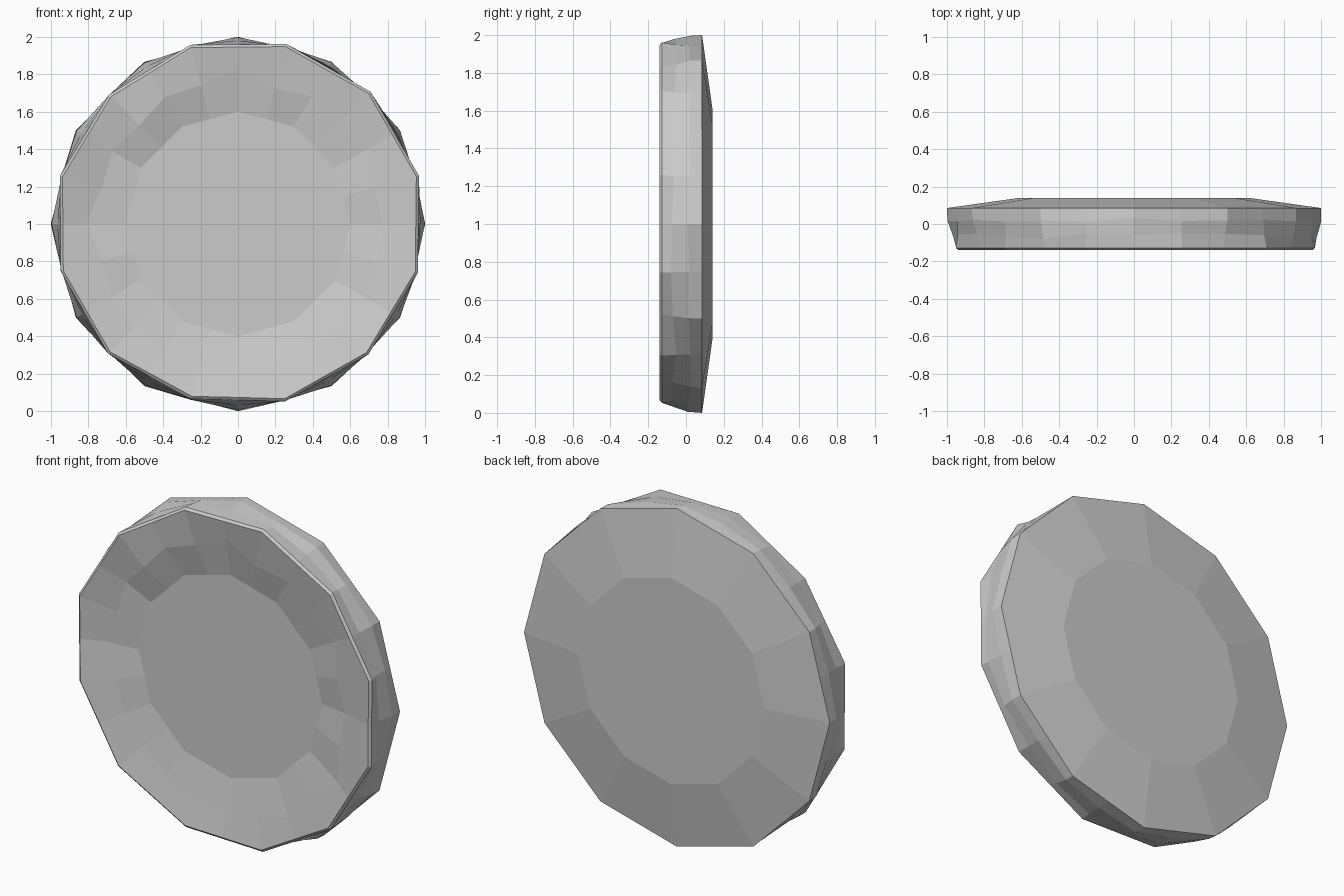
import bpy, bmesh, math, random

if "Cube" in bpy.data.objects:
    bpy.data.objects.remove(bpy.data.objects["Cube"])

random.seed(4)
N = 24
HALF = math.cos(math.radians(15))
# hand-chipped front corner radii, counter-clockwise from 15 degrees
CHIPS = [1.0, 1.0, 0.995, 0.99, 0.975, 0.985, 0.98, 0.98, 0.967, 0.98, 0.985, 0.995]

bm = bmesh.new()


def ring(radii, depths):
    verts = []
    for i in range(N):
        a = 2 * math.pi * i / N
        verts.append(bm.verts.new((radii[i] * math.cos(a), depths[i],
                                   1 + radii[i] * math.sin(a))))
    return verts


def dodecagon(r):
    # 12 straight sides, each split at its midpoint
    return [r if i % 2 == 0 else r * HALF for i in range(N)]


def jitter(values, amount):
    return [v + random.uniform(-amount, amount) for v in values]


# front outline: corners sit halfway between the back corners
front = []
for i in range(N):
    if i % 2:
        front.append(CHIPS[i // 2])
    else:
        front.append((CHIPS[i // 2 - 1] + CHIPS[i // 2 % 12]) / 2 * HALF)

back = dodecagon(1.0)
side_a = [min(1.0, b * 0.8 + f * 0.2 + 0.006) for b, f in zip(back, front)]
side_b = jitter([b * 0.4 + f * 0.6 for b, f in zip(back, front)], 0.006)

# dished front: ledge at upper left, gentler slope elsewhere
dish_depth = jitter([-0.108] * N, 0.008)
for i in (8, 9):
    dish_depth[i] = -0.125
for i in (10, 11, 12):
    dish_depth[i] = -0.09

rings = [
    ring(dodecagon(0.61), [0.14] * N),
    ring(back, [0.085] * N),
    ring(side_a, jitter([0.02] * N, 0.012)),
    ring(side_b, jitter([-0.065] * N, 0.015)),
    ring(front, [-0.128] * N),
    ring([r - 0.014 for r in front], [-0.14] * N),
    ring(jitter(dodecagon(0.8), 0.03), dish_depth),
    ring(dodecagon(0.6), [-0.07] * N),
]
for a, b in zip(rings, rings[1:]):
    for i in range(N):
        j = (i + 1) % N
        bm.faces.new((a[i], a[j], b[j], b[i]))
bm.faces.new(rings[0])
bm.faces.new(rings[-1])
bmesh.ops.recalc_face_normals(bm, faces=bm.faces[:])

mesh = bpy.data.meshes.new("stone_disc")
bm.to_mesh(mesh)
bm.free()
disc = bpy.data.objects.new("stone_disc", mesh)
bpy.context.collection.objects.link(disc)
